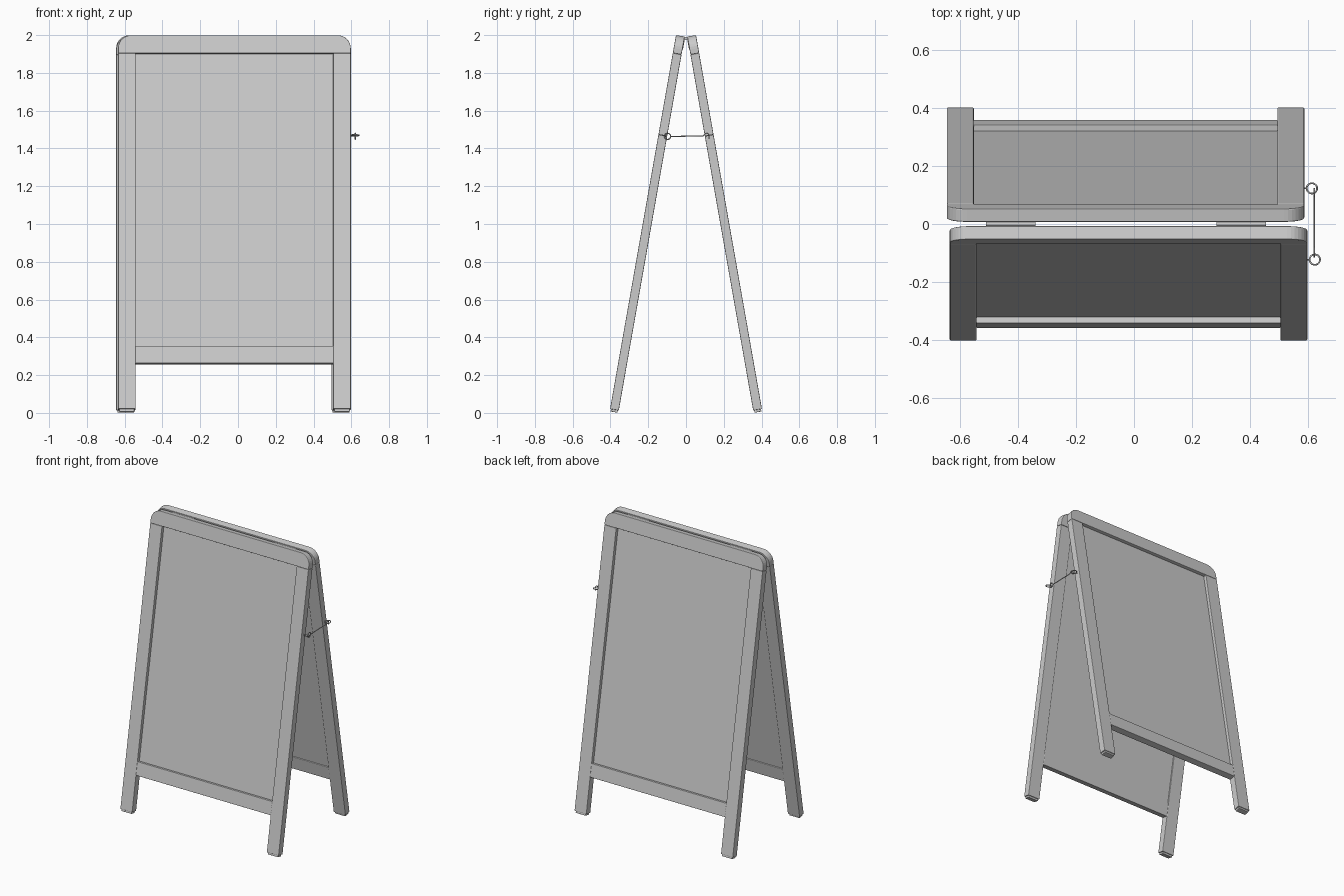
import bpy, bmesh
from math import radians, sin, cos, pi
from mathutils import Matrix, Vector

if "Cube" in bpy.data.objects:
    bpy.data.objects.remove(bpy.data.objects["Cube"])

A = radians(10)          # lean of each board
T = 0.047                # frame thickness
W = 1.232                # frame width
LEG = 0.093              # leg and rail width
TOP = 2.0225             # board length along the slope
HW = W / 2


def finish(name, bm, M, bevel=0.0, smooth=False):
    bmesh.ops.recalc_face_normals(bm, faces=bm.faces)
    me = bpy.data.meshes.new(name)
    bm.to_mesh(me)
    bm.free()
    ob = bpy.data.objects.new(name, me)
    bpy.context.collection.objects.link(ob)
    ob.matrix_world = M
    if bevel:
        mod = ob.modifiers.new("soft_edges", 'BEVEL')
        mod.width, mod.segments, mod.limit_method = bevel, 2, 'ANGLE'
    if smooth:
        for p in me.polygons:
            p.use_smooth = True
    return ob


def box(name, lo, hi, M, bevel=0.0):
    bm = bmesh.new()
    lo, hi = Vector(lo), Vector(hi)
    bmesh.ops.create_cube(bm, size=1, matrix=Matrix.Translation((lo + hi) / 2)
                          @ Matrix.Diagonal((*(hi - lo), 1)))
    return finish(name, bm, M, bevel)


def top_rail(name, z0, z1, r, M):
    # bar with rounded upper corners, extruded through the thickness
    pts = [(-HW, z0), (HW, z0)]
    for cx, start in ((HW - r, 0), (-HW + r, pi / 2)):
        for i in range(9):
            a = start + i * pi / 16
            pts.append((cx + r * cos(a), z1 - r + r * sin(a)))
    bm = bmesh.new()
    f = bm.faces.new([bm.verts.new((x, 0, z)) for x, z in pts])
    ext = bmesh.ops.extrude_face_region(bm, geom=[f])
    bmesh.ops.translate(bm, vec=(0, -T, 0),
                        verts=[v for v in ext['geom'] if isinstance(v, bmesh.types.BMVert)])
    return finish(name, bm, M, 0.004)


def wire(name, pts, r, M, cyclic=False):
    cu = bpy.data.curves.new(name, 'CURVE')
    cu.dimensions = '3D'
    cu.bevel_depth, cu.bevel_resolution, cu.use_fill_caps = r, 2, True
    sp = cu.splines.new('POLY')
    sp.points.add(len(pts) - 1)
    for p, co in zip(sp.points, pts):
        p.co = (*co, 1)
    sp.use_cyclic_u = cyclic
    sp.use_smooth = True
    ob = bpy.data.objects.new(name, cu)
    bpy.context.collection.objects.link(ob)
    ob.matrix_world = M


def circle(c, r, axes, n=24):
    u, v = Vector(axes[0]), Vector(axes[1])
    return [Vector(c) + r * (cos(2 * pi * i / n) * u + sin(2 * pi * i / n) * v) for i in range(n)]


def board(tag, cx, turn, side):
    M = (Matrix.Translation((cx, 0, 0)) @ Matrix.Rotation(turn, 4, 'Z')
         @ Matrix.Translation((0, -0.358, 0)) @ Matrix.Rotation(-A, 4, 'X'))
    # legs with inset foot pads
    for s, word in ((-1, "left"), (1, "right")):
        x0, x1 = sorted((s * HW, s * (HW - LEG)))
        box(f"{tag}_{word}_leg", (x0, -T, 0.013), (x1, 0, 1.926), M, 0.004)
        box(f"{tag}_{word}_foot", (x0 + .007, -T + .005, 0), (x1 - .007, -.005, 0.02), M, 0.003)
    # rails and recessed board
    top_rail(f"{tag}_top_rail", 1.926, TOP, 0.07, M)
    xi = HW - LEG
    box(f"{tag}_bottom_rail", (-xi - .002, -T + .001, 0.26), (xi + .002, -.001, 0.353), M, 0.003)
    box(f"{tag}_panel", (-xi - .01, -0.025, 0.345), (xi + .01, -0.008, 1.935), M)
    # screw eye on the side of the leg
    z, xe = 1.488, side * (HW + 0.026)
    wire(f"{tag}_screw_eye", circle((xe, -T / 2, z), 0.018, ((1, 0, 0), (0, 1, 0))), 0.003, M, True)
    wire(f"{tag}_screw_shank", [(side * (HW - 0.01), -T / 2, z), (side * (HW + 0.008), -T / 2, z)], 0.003, M)
    # hinge leaves on the inner face of the top rail
    for hx in (-0.425, 0.37):
        lx = (hx - cx) * side
        box(f"{tag}_hinge_leaf", (lx - .085, -.001, 1.955), (lx + .085, .003, 2.015), M)


board("front", -0.019, 0, 1)
board("back", -0.029, pi, -1)

# hinge barrels bridging the gap
for hx in (-0.425, 0.37):
    bm = bmesh.new()
    bmesh.ops.create_cone(bm, cap_ends=True, segments=16, radius1=.008, radius2=.008, depth=.17)
    M = Matrix.Translation((hx, 0, 1.982)) @ Matrix.Rotation(pi / 2, 4, 'Y')
    finish("hinge_barrel", bm, M)

# hook: loop through the front eye, rod, and bent tip in the back eye
I = Matrix.Identity(4)
X = 0.621
wire("hook_loop", circle((X, -0.097, 1.464), 0.016, ((0, 1, 0), (0, 0, 1))), 0.003, I, True)
wire("hook_rod", [(X, y, z) for y, z in ((-.081, 1.463), (.092, 1.467), (.097, 1.472), (.103, 1.479),
     (.111, 1.481), (.118, 1.477), (.121, 1.468), (.121, 1.45))], 0.003, I)
